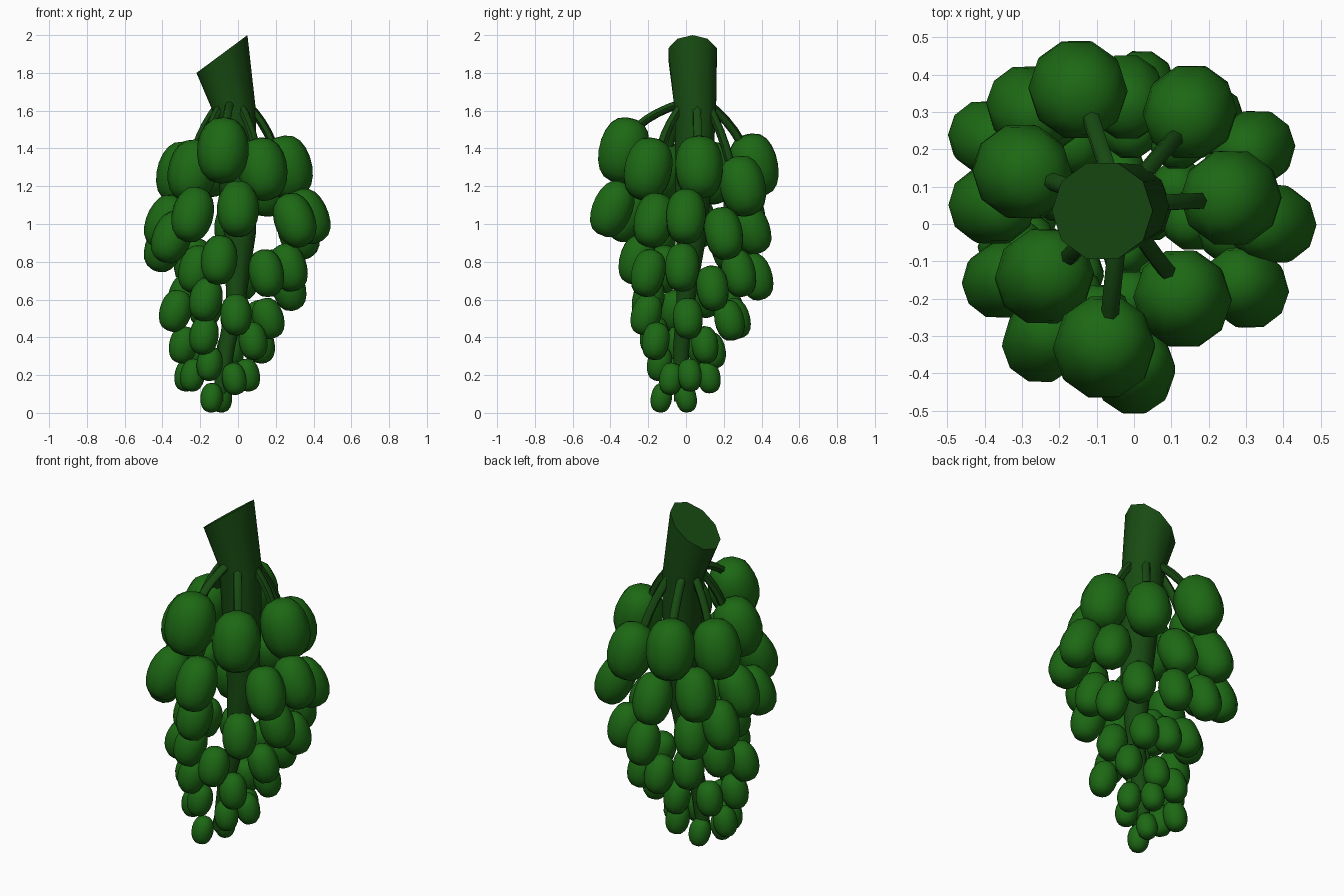
import bpy, bmesh, math
from mathutils import Vector

if "Cube" in bpy.data.objects:
    bpy.data.objects.remove(bpy.data.objects["Cube"])


def material(name, rgb):
    m = bpy.data.materials.new(name)
    m.diffuse_color = (*rgb, 1)
    m.use_nodes = True
    m.node_tree.nodes["Principled BSDF"].inputs["Base Color"].default_value = m.diffuse_color
    return m


BERRY = material("berry_green", (0.012, 0.14, 0.007))
STEM = material("stem_green", (0.009, 0.07, 0.006))

# Centre line of the stem: x, y, z, radius
PATH = [(-.085, .035, 1.9, .135), (-.02, .05, 1.6, .115), (0, .04, 1.2, .1),
        (.01, .03, .95, .085), (-.01, 0, .6, .052), (-.06, -.025, .35, .045),
        (-.1, -.03, .06, .035)]

# Berry centres, tier by tier
TOP = [(-.15, .36, 1.31), (.15, .30, 1.2), (.26, .07, 1.3), (.13, -.20, 1.29),
       (-.08, -.33, 1.39), (-.24, -.14, 1.28), (-.30, .14, 1.27)]
UPPER = [(.37, 0, 1.04), (.30, -.17, 1.02), (0, -.39, 1.08), (-.24, -.31, 1.05),
         (-.35, -.15, .93), (-.38, .05, 1.01), (-.39, .23, .88), (-.28, .31, 1.06),
         (-.02, .34, .98), (.32, .2, .95)]
MIDDLE = [(-.1, -.26, .81), (.15, -.2, .74), (.27, -.02, .77), (.27, .14, .66),
          (.2, .28, .74), (.02, .37, .72), (-.24, .29, .8), (-.22, -.12, .76)]
LOWER = [(-.33, -.06, .54), (-.17, -.2, .6), (-.01, -.21, .52), (.16, .01, .5),
         (.12, .23, .49), (-.01, .26, .5), (-.17, .22, .56), (-.28, .1, .62)]
TIP = [(-.29, -.04, .36), (-.18, -.17, .41), (.08, -.16, .38), (.12, .1, .36),
       (-.04, .14, .33), (-.21, .08, .34), (-.27, .02, .2), (-.15, -.14, .26),
       (.05, .02, .2), (-.02, -.08, .18), (-.03, .12, .19), (-.24, -.07, .2),
       (-.14, -.13, .08), (-.09, 0, .08)]


def stem_at(z):
    """Point on the stem centre line at height z."""
    for a, b in zip(PATH, PATH[1:]):
        if z >= b[2]:
            return Vector(a[:3]).lerp(Vector(b[:3]), min(1, max(0, (a[2] - z) / (a[2] - b[2]))))
    return Vector(PATH[-1][:3])


def loft(name, rings, mat, angle):
    """Skin a stack of closed rings and cap both ends."""
    bm = bmesh.new()
    rows = [[bm.verts.new(p) for p in r] for r in rings]
    n = len(rows[0])
    for a, b in zip(rows, rows[1:]):
        for i in range(n):
            bm.faces.new((a[i], a[(i + 1) % n], b[(i + 1) % n], b[i]))
    bm.faces.new(rows[0])
    bm.faces.new(rows[-1])
    bmesh.ops.recalc_face_normals(bm, faces=bm.faces)
    me = bpy.data.meshes.new(name)
    bm.to_mesh(me)
    bm.free()
    ob = bpy.data.objects.new(name, me)
    bpy.context.collection.objects.link(ob)
    me.materials.append(mat)
    bpy.ops.object.select_all(action='DESELECT')
    ob.select_set(True)
    bpy.context.view_layer.objects.active = ob
    bpy.ops.object.shade_smooth_by_angle(angle=math.radians(angle))


def ring(c, r, axis, n):
    q = Vector((0, 0, 1)).rotation_difference(axis)
    return [Vector(c) + q @ Vector((r * math.cos(t), r * math.sin(t), 0))
            for t in (2 * math.pi * i / n for i in range(n))]


# Main stem with a slanted cut at the top
rings = [ring(p[:3], p[3], Vector((0, 0, 1)), 10) for p in PATH]
for v in rings[0]:
    v.z += .1 * (v.x - PATH[0][0]) / PATH[0][3]
loft("main_stem", rings, STEM, 40)


def outward(c):
    """Horizontal direction from the stem to a berry."""
    out = c - stem_at(c.z)
    out.z = 0
    return out.normalized()


def berry(i, c, lean, plump):
    """Plump oval berry leaning out from the stem."""
    c = Vector(c)
    r = .053 + .054 * c.z
    h = 1.36 * r
    r *= plump
    axis = (Vector((0, 0, 1)) - lean * outward(c)).normalized()
    steps = 9
    body = []
    for k in range(steps + 1):
        t = math.pi * (.04 + .92 * k / steps)
        body.append(ring(c + axis * h * math.cos(t), r * math.sin(t) ** .72, axis, 10))
    loft(f"berry_{i:02d}", body, BERRY, 60)


def stalk(i, c):
    """Slim arched stalk from the stem down to the inner shoulder of a berry."""
    c = Vector(c)
    out = outward(c)
    start = stem_at(1.64) + out * .07
    end = c - out * .08 + Vector((0, 0, .13))
    bend = start.lerp(end, .55) + (out + Vector((0, 0, 1))) * .02
    pts = [start.lerp(bend, t).lerp(bend.lerp(end, t), t) for t in (0, .25, .5, .75, 1)]
    tube = [ring(p, .024, (pts[min(k + 1, 4)] - pts[max(k - 1, 0)]).normalized(), 6)
            for k, p in enumerate(pts)]
    loft(f"stalk_{i:02d}", tube, STEM, 60)


count = 0
for tier, lean, plump in ((TOP, .25, 1.07), (UPPER, .42, 1), (MIDDLE, .28, 1),
                          (LOWER, .3, 1.03), (TIP, .2, 1.03)):
    for centre in tier:
        berry(count, centre, lean, plump)
        count += 1
for i, centre in enumerate(TOP):
    stalk(i, centre)
